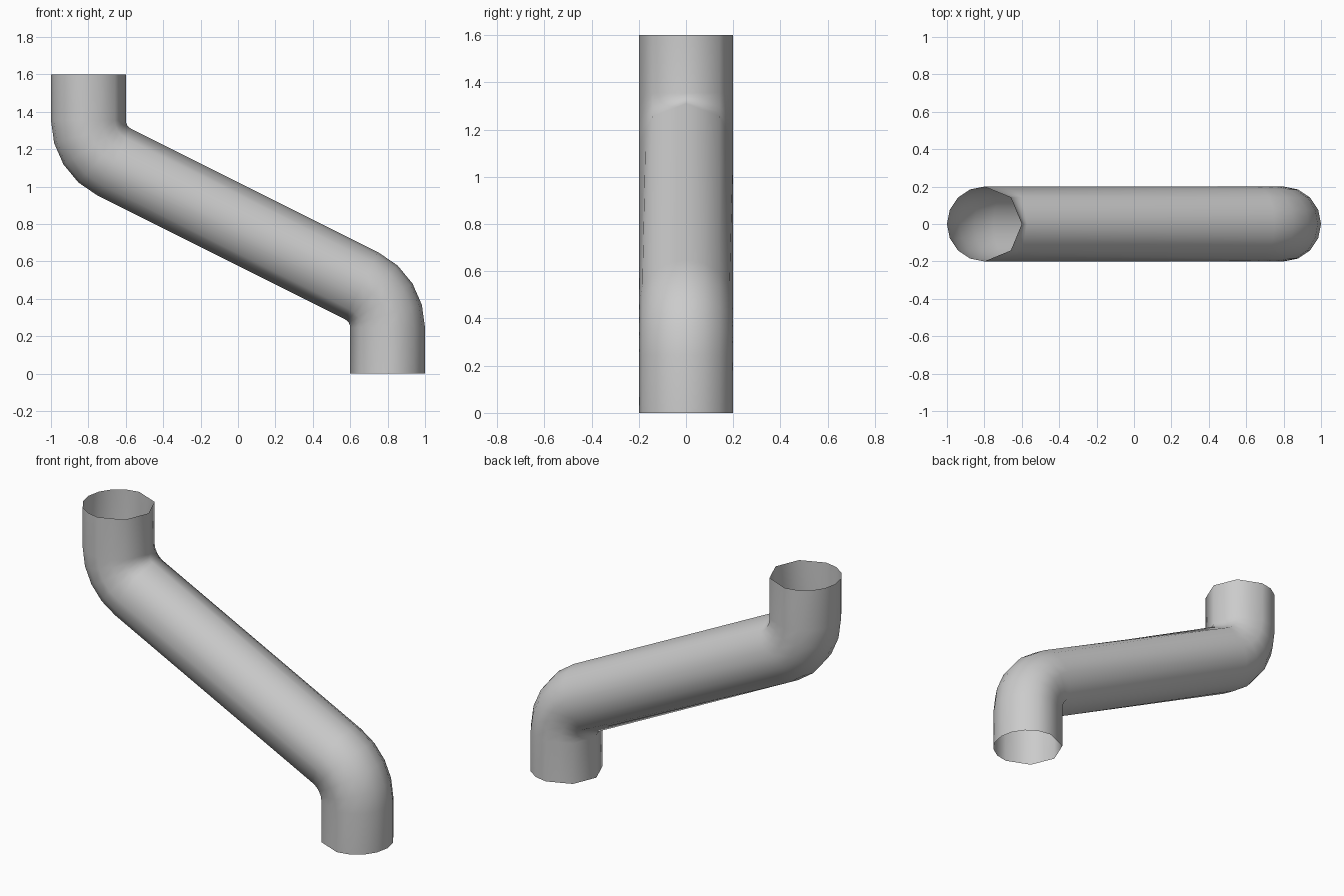
import bpy, bmesh, math

if "Cube" in bpy.data.objects:
    bpy.data.objects.remove(bpy.data.objects["Cube"])

R_PIPE, R_BEND, SIDES, STEPS = 0.2, 0.25, 16, 4
TURN = math.atan2(2, 1)          # bend angle: vertical to the sloping run
BEND_X = 0.8 - R_BEND
# height of the lower bend's centre, so the slope passes through (0, 0.8)
BEND_Z = 0.8 - 0.5 * (BEND_X + R_BEND * math.cos(TURN)) - R_BEND * math.sin(TURN)

# centre line of the lower half: (x, z, tilt of the section)
lower = [(0.8, 0.0, 0.0)]
for i in range(STEPS + 1):
    a = TURN * i / STEPS
    lower.append((BEND_X + R_BEND * math.cos(a), BEND_Z + R_BEND * math.sin(a), a))


def section(x, z, tilt):
    """Ring round the path: fine on the outside of the bend, coarser inside."""
    def point(k):
        a = 2 * math.pi * k / SIDES
        return R_PIPE * math.cos(a), R_PIPE * math.sin(a)
    ring = []
    for k in range(SIDES):
        u, v = point(k)
        if u < -0.001 and k % 2:
            (u0, v0), (u1, v1) = point(k - 1), point(k + 1)
            u, v = (u0 + u1) / 2, (v0 + v1) / 2
        ring.append((x + u * math.cos(tilt), v, z + u * math.sin(tilt)))
    return ring


# lower rings, then the same rings turned half a revolution for the upper half
rings = [section(*p) for p in lower]
for ring in reversed(rings[:]):
    turned = [(-x, y, 1.6 - z) for x, y, z in ring]
    # reorder so each vertex lines up with its lower neighbour
    rings.append([turned[(SIDES // 2 - k) % SIDES] for k in range(SIDES)])

# open pipe skin
bm = bmesh.new()
loops = [[bm.verts.new(co) for co in ring] for ring in rings]
for a, b in zip(loops, loops[1:]):
    for k in range(SIDES):
        n = (k + 1) % SIDES
        bm.faces.new((a[k], a[n], b[n], b[k]))
mesh = bpy.data.meshes.new("bent_pipe")
bm.to_mesh(mesh)
bm.free()
pipe = bpy.data.objects.new("bent_pipe", mesh)
bpy.context.collection.objects.link(pipe)
bpy.context.view_layer.objects.active = pipe
pipe.select_set(True)
bpy.ops.object.shade_smooth_by_angle(angle=math.radians(60))
